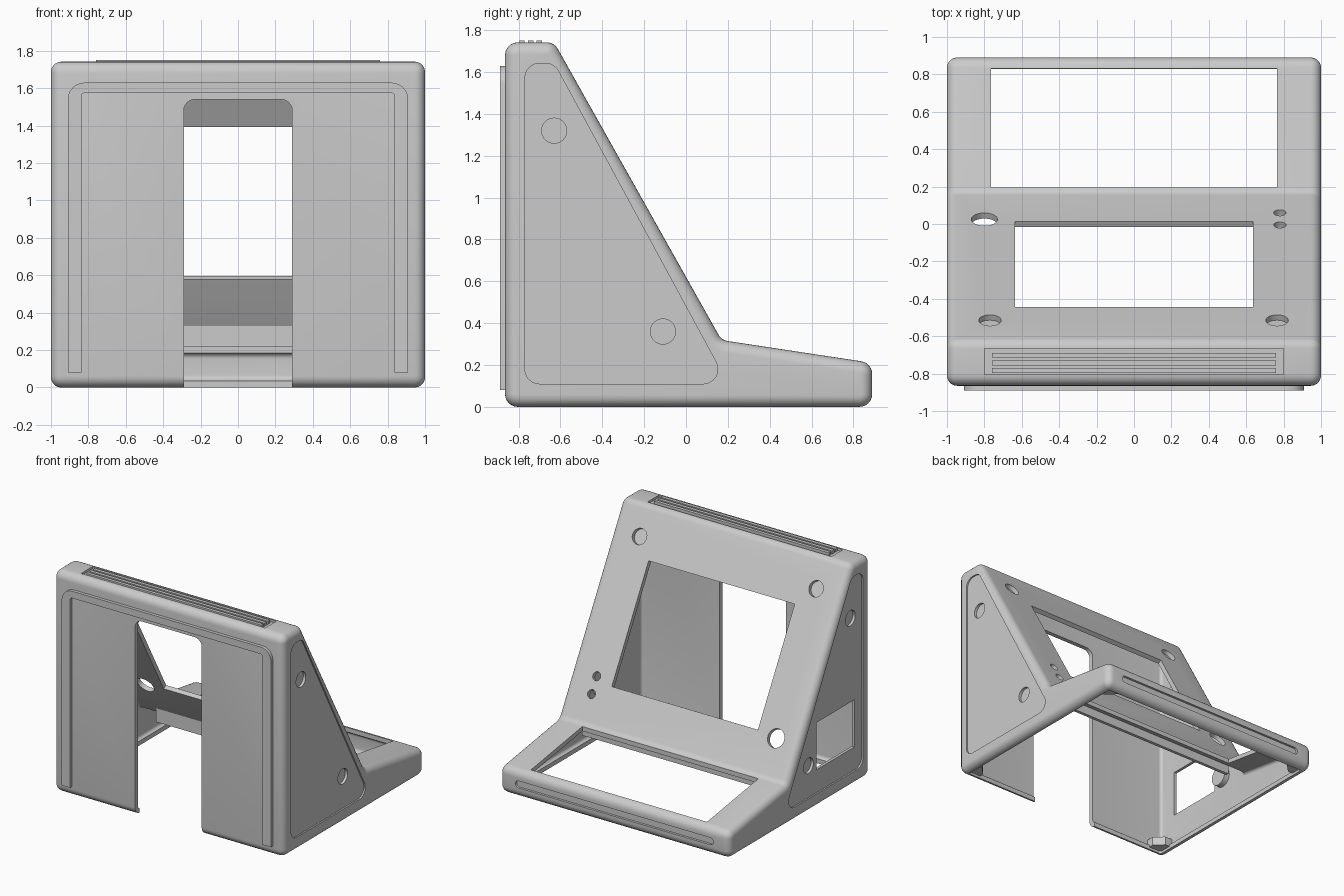
import bpy, bmesh, math
from mathutils import Vector

if "Cube" in bpy.data.objects:
    bpy.data.objects.remove(bpy.data.objects["Cube"])

grey = bpy.data.materials.new("plain grey")
grey.use_nodes = True
GREY = (0.6, 0.6, 0.6, 1)
grey.diffuse_color = GREY
grey.node_tree.nodes["Principled BSDF"].inputs["Base Color"].default_value = GREY

# Case side profile (y, z), counter-clockwise, and the wall thickness
PROFILE = [(-0.865, 0), (0.89, 0), (0.89, 0.21), (0.17, 0.319), (-0.63, 1.742), (-0.865, 1.742)]
WALL = 0.035
CREASE = Vector((0, 0.17, 0.319))
UP_SLOPE = Vector((0, -0.8, 1.423)).normalized()
INWARD = Vector((1, 0, 0)).cross(UP_SLOPE)


# Mappings from flat outline (a, b) and depth c to space
def side(a, b, c):
    return Vector((c, a, b))


def front(a, b, c):
    return Vector((a, c, b))


def top(a, b, c):
    return Vector((a, b, c))


def slope(a, b, c):
    return CREASE + Vector((a, 0, 0)) + UP_SLOPE * b + INWARD * c


def inset(points, d):
    """Move every edge of a counter-clockwise outline inward by d."""
    out = []
    for i, p in enumerate(points):
        p = Vector(p)
        e = (p - Vector(points[i - 1])).normalized()
        f = (Vector(points[(i + 1) % len(points)]) - p).normalized()
        n, m = Vector((-e.y, e.x)), Vector((-f.y, f.x))
        out.append(p + (n + m) * d / (1 + n.dot(m)))
    return out


def fillet(points, radius, steps=6, shrink=0):
    """Round all corners; shrink keeps offset outlines concentric."""
    out = []
    for i, p in enumerate(points):
        p = Vector(p)
        e = (p - Vector(points[i - 1])).normalized()
        f = (Vector(points[(i + 1) % len(points)]) - p).normalized()
        convex = e.x * f.y - e.y * f.x > 0
        r = max(radius - shrink, 0.004) if convex else radius + shrink
        cut = r * math.tan(e.angle(f) / 2)
        a, b = p - e * cut, p + f * cut
        centre = a + Vector((-e.y, e.x)) * (r if convex else -r)
        turn = e.angle(f) * (1 if convex else -1)
        for k in range(steps + 1):
            t = turn * k / steps
            d = a - centre
            out.append(centre + Vector((d.x * math.cos(t) - d.y * math.sin(t),
                                        d.x * math.sin(t) + d.y * math.cos(t))))
    return out


def rect(x0, y0, x1, y1):
    return [(x0, y0), (x1, y0), (x1, y1), (x0, y1)]


def circle(x, y, r, n=32):
    return [(x + r * math.cos(i * math.tau / n), y + r * math.sin(i * math.tau / n)) for i in range(n)]


def loft(name, rings):
    """Skin a list of equal-length rings into a closed solid."""
    bm = bmesh.new()
    rows = [[bm.verts.new(p) for p in ring] for ring in rings]
    n = len(rows[0])
    for r, s in zip(rows, rows[1:]):
        for i in range(n):
            bm.faces.new((r[i], r[(i + 1) % n], s[(i + 1) % n], s[i]))
    bm.faces.new(rows[0])
    bm.faces.new(rows[-1])
    bmesh.ops.recalc_face_normals(bm, faces=bm.faces)
    mesh = bpy.data.meshes.new(name)
    bm.to_mesh(mesh)
    bm.free()
    mesh.materials.append(grey)
    ob = bpy.data.objects.new(name, mesh)
    bpy.context.collection.objects.link(ob)
    return ob


def prism(name, outline, frame, c0, c1):
    return loft(name, [[frame(p[0], p[1], c) for p in outline] for c in (c0, c1)])


def rounded_case(name, outline, half, radius, steps=6):
    """Profile swept along x with rounded ends."""
    rings = []
    for sign in (-1, 1):
        ks = range(steps + 1) if sign < 0 else range(steps, -1, -1)
        for k in ks:
            t = k / steps * math.pi / 2
            d = radius * (1 - math.sin(t))
            x = sign * (half - radius * (1 - math.cos(t)))
            rings.append([side(p.x, p.y, x) for p in fillet(inset(outline, d), radius + 0.006, shrink=d)])
    return loft(name, rings)


def cut(body, cutter):
    cutter.hide_render = True
    mod = body.modifiers.new("cut", "BOOLEAN")
    mod.operation, mod.solver, mod.object = "DIFFERENCE", "EXACT", cutter
    bpy.context.view_layer.objects.active = body
    bpy.ops.object.modifier_apply(modifier=mod.name)
    bpy.data.objects.remove(cutter)


# Hollow shell, open underneath with a narrow lip
shell = rounded_case("case_shell", PROFILE, 1.0, 0.055)
cut(shell, rounded_case("hollow", inset(PROFILE, WALL), 1 - WALL, 0.025))
cut(shell, prism("floor_opening", fillet(rect(-0.94, -0.81, 0.94, 0.83), 0.02), top, -0.1, 0.1))

# Front slot, screen window and tray opening
cut(shell, prism("slot", fillet(rect(-0.29, -0.5, 0.29, 1.54), 0.06), front, -1, -0.78))
cut(shell, prism("screen_window", rect(-0.635, 0.317, 0.635, 1.25), slope, -0.1, 0.1))
cut(shell, prism("tray_window", rect(-0.765, 0.195, 0.765, 0.832), top, 0.12, 0.5))

# Recessed side panels with blind round sockets
PANEL = [(-0.77, 0.11), (0.2, 0.11), (-0.63, 1.642), (-0.77, 1.642)]
for s, label in ((1, "left"), (-1, "right")):
    cut(shell, prism("panel", fillet(PANEL, 0.07), side, s * 0.988, s * 1.1))
    for i, (y, z) in enumerate(((-0.63, 1.32), (-0.11, 0.36))):
        cut(shell, prism("socket", circle(y, z, 0.06), side, s * 0.9, s * 1.1))
        prism(f"{label}_socket_boss_{i + 1}", circle(y, z, 0.075), side, s * 0.967, s * 0.92)
cut(shell, prism("side_port", rect(-0.68, 0.29, -0.21, 0.66), side, -1.1, -0.9))

# Round holes in the sloped face: button, two indicators, two blind sockets
for x, y, r in ((-0.8, 0.025, 0.07), (0.78, 0.06, 0.033), (0.78, -0.005, 0.033),
                (-0.77, -0.515, 0.06), (0.765, -0.515, 0.06)):
    v = (0.17 - y) / -UP_SLOPE.y
    cut(shell, prism("hole", circle(x, v, r), slope, -0.1, 0.1))
    if y < -0.3:
        label = "left" if x > 0 else "right"
        prism(f"{label}_slope_socket_boss", circle(x, v, 0.075), slope, 0.033, 0.07)

# Top vent: sunken tray with three raised fins
cut(shell, prism("vent_tray", rect(-0.8, -0.805, 0.8, -0.665), top, 1.724, 1.9))
for i in range(3):
    y = -0.784 + i * 0.041
    prism(f"vent_fin_{i + 1}", rect(-0.76, y - 0.013, 0.76, y + 0.013), top, 1.715, 1.75)

# Long groove along the rear edge
cut(shell, prism("rear_groove", fillet(rect(-0.86, 0.08, 0.86, 0.135), 0.027), front, 0.872, 1))

# Raised arch rail on the front
arch_outer = fillet(rect(-0.91, -0.5, 0.91, 1.63), 0.09)
rail = prism("front_rail", arch_outer, front, -0.89, -0.855)
cut(rail, prism("rail_inside", fillet(rect(-0.838, -0.7, 0.838, 1.575), 0.02), front, -1, -0.8))
cut(rail, prism("rail_trim", rect(-2, -2, 2, 0.08), front, -1, -0.8))

# Hanging flange at the front of the tray opening
prism("tray_flange", rect(-0.8, 0.22, 0.8, 0.335), front, 0.125, 0.15)

# Triangular screw tabs in the bottom corners
for sx in (-1, 1):
    for y, sy, label in ((-0.835, 1, "front"), (0.86, -1, "rear")):
        corner = [(sx * 0.97, y), (sx * 0.83, y), (sx * 0.83, y + sy * 0.06),
                  (sx * 0.9, y + sy * 0.13), (sx * 0.97, y + sy * 0.13)]
        prism(f"{label}_{'left' if sx > 0 else 'right'}_screw_tab", corner, top, 0.02, 0.09)

# Smooth the rounded edges, keep the cuts sharp
bpy.ops.object.select_all(action="DESELECT")
for ob in bpy.context.collection.objects:
    if ob.type == "MESH" and grey.name in ob.data.materials:
        ob.select_set(True)
        bpy.context.view_layer.objects.active = ob
bpy.ops.object.shade_smooth_by_angle(angle=math.radians(30))
